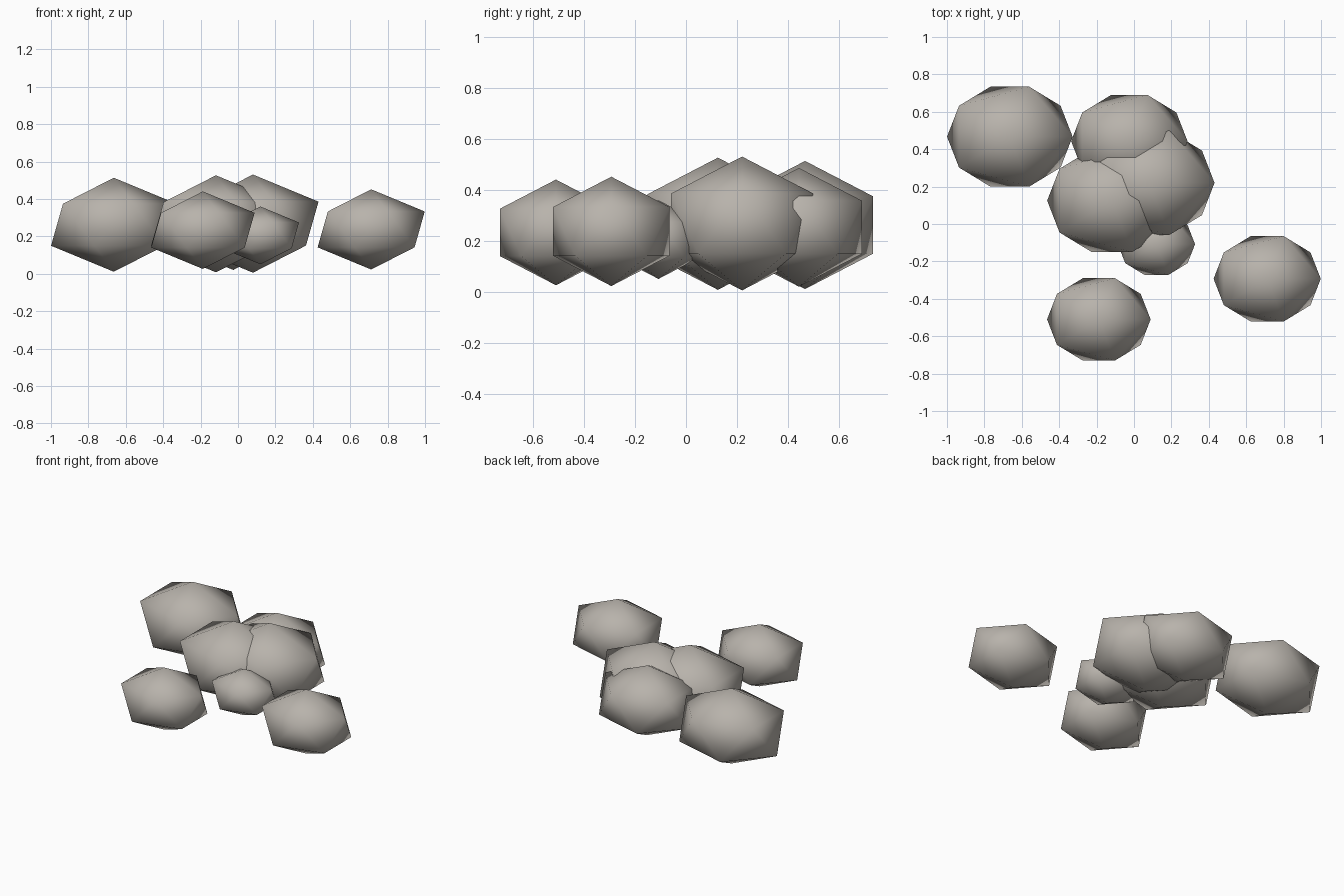
import bpy

if "Cube" in bpy.data.objects:
    bpy.data.objects.remove(bpy.data.objects["Cube"])

# Warm grey stone
stone = bpy.data.materials.new("warm_grey_stone")
stone.diffuse_color = (0.48, 0.45, 0.41, 1.0)
stone.use_nodes = True
stone.node_tree.nodes["Principled BSDF"].inputs["Base Color"].default_value = stone.diffuse_color


def rock(name, centre, size):
    """Squashed, smooth-shaded icosahedron boulder: wider in x, flatter in z."""
    bpy.ops.mesh.primitive_ico_sphere_add(subdivisions=1, radius=1, location=centre)
    ob = bpy.context.object
    ob.name = name
    ob.scale = (1.195 * size, size, 0.8 * size)
    bpy.ops.object.transform_apply(location=False, rotation=False, scale=True)
    bpy.ops.object.shade_smooth()
    ob.data.materials.append(stone)


# Overlapping cluster in the middle
rock("cluster_rock_back", (-0.025, 0.443, 0.253), 0.291)
rock("cluster_rock_left", (-0.118, 0.125, 0.267), 0.324)
rock("cluster_rock_right", (0.08, 0.22, 0.268), 0.328)
rock("cluster_rock_small", (0.12, -0.108, 0.205), 0.193)

# Separate rocks around the cluster
rock("outer_rock_back_left", (-0.664, 0.467, 0.262), 0.314)
rock("outer_rock_front", (-0.188, -0.51, 0.233), 0.259)
rock("outer_rock_right", (0.712, -0.293, 0.237), 0.268)
